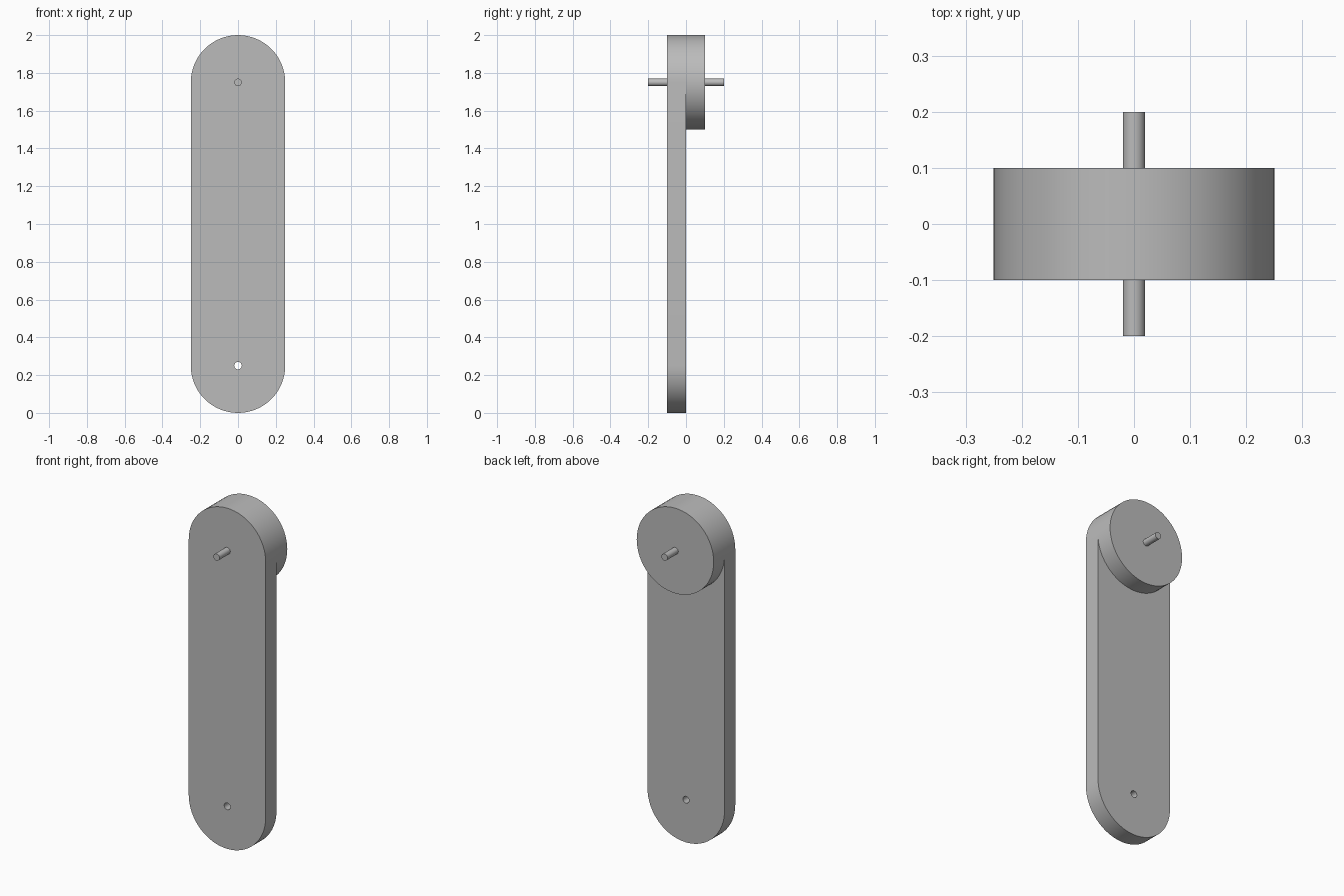
import bpy, bmesh
from math import sin, cos, pi, radians
from mathutils import Matrix

cube = bpy.data.objects.get("Cube")
if cube:
    bpy.data.objects.remove(cube, do_unlink=True)

RADIUS = 0.25
PIN_RADIUS = 0.02
LOW, HIGH = 0.25, 1.75   # heights of the two pivots
SEGMENTS = 64

grey = bpy.data.materials.new("plain grey")
grey.use_nodes = True
colour = (0.5, 0.5, 0.5, 1)
grey.diffuse_color = colour
grey.node_tree.nodes["Principled BSDF"].inputs["Base Color"].default_value = colour


def finish(name, bm):
    bmesh.ops.recalc_face_normals(bm, faces=bm.faces)
    mesh = bpy.data.meshes.new(name)
    bm.to_mesh(mesh)
    bm.free()
    mesh.materials.append(grey)
    obj = bpy.data.objects.new(name, mesh)
    bpy.context.collection.objects.link(obj)
    bpy.ops.object.select_all(action="DESELECT")
    obj.select_set(True)
    bpy.context.view_layer.objects.active = obj
    bpy.ops.object.shade_smooth_by_angle(angle=radians(30))


def arc(z, radius, start, sweep, steps):
    angles = [start + sweep * i / steps for i in range(steps + 1)]
    return [(radius * cos(a), z + radius * sin(a)) for a in angles]


def edge_loop(bm, points, y):
    verts = [bm.verts.new((x, y, z)) for x, z in points]
    return [bm.edges.new((v, verts[i - 1])) for i, v in enumerate(verts)]


def cylinder(name, radius, front, back, segments):
    bm = bmesh.new()
    place = Matrix.Translation((0, (front + back) / 2, HIGH)) @ Matrix.Rotation(pi / 2, 4, "X")
    bmesh.ops.create_cone(bm, cap_ends=True, segments=segments, radius1=radius,
                          radius2=radius, depth=back - front, matrix=place)
    finish(name, bm)


# Long round-ended arm with an open pivot hole at the bottom
bm = bmesh.new()
outline = arc(HIGH, RADIUS, 0, pi, SEGMENTS // 2) + arc(LOW, RADIUS, pi, pi, SEGMENTS // 2)
hole = arc(LOW, PIN_RADIUS, 0, 2 * pi, 32)[:-1]
edges = edge_loop(bm, outline, -0.1) + edge_loop(bm, hole, -0.1)
bmesh.ops.triangle_fill(bm, edges=edges, use_beauty=True, normal=(0, -1, 0))
grown = bmesh.ops.extrude_face_region(bm, geom=bm.faces[:], use_keep_orig=True)
moved = [v for v in grown["geom"] if isinstance(v, bmesh.types.BMVert)]
bmesh.ops.translate(bm, verts=moved, vec=(0, 0.1, 0))
finish("arm", bm)

# Round disc behind the top of the arm
cylinder("disc", RADIUS, 0, 0.1, SEGMENTS)

# Pivot pin through both
cylinder("pivot_pin", PIN_RADIUS, -0.2, 0.2, 32)
